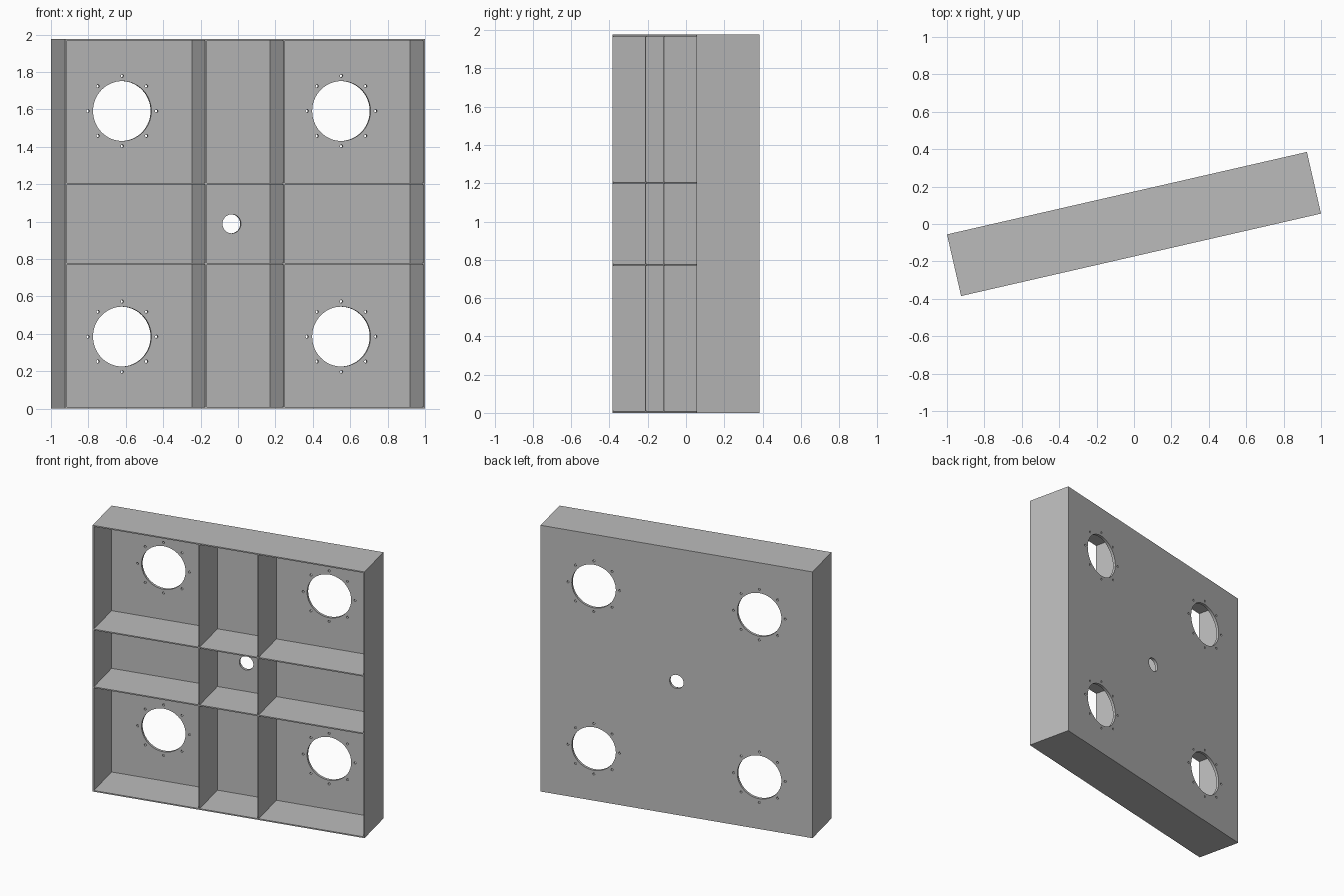
import bpy
from math import cos, sin, pi, radians
from mathutils import Matrix

if "Cube" in bpy.data.objects:
    bpy.data.objects.remove(bpy.data.objects["Cube"])

WIDTH, HEIGHT, DEPTH = 1.974, 1.976, 0.338
SHEET, BACK = 0.009, 0.02          # sheet and back plate thickness
RIB = 0.214                        # rib distance from the centre
TURN = Matrix.Rotation(radians(12.9), 4, 'Z') @ Matrix.Translation((0, 0, HEIGHT / 2))

grey = bpy.data.materials.new("plain grey")
grey.use_nodes = True
grey.diffuse_color = (0.5, 0.5, 0.5, 1)
grey.node_tree.nodes["Principled BSDF"].inputs["Base Color"].default_value = (0.5, 0.5, 0.5, 1)


def sheet(name, x, z, width, height):
    """Upright or level sheet reaching from the back plate to the open front."""
    bpy.ops.mesh.primitive_cube_add(size=1)
    ob = bpy.context.object
    ob.name = name
    ob.data.transform(Matrix.Translation((x, -BACK / 2, z))
                      @ Matrix.Diagonal((width, DEPTH - BACK, height, 1)))
    ob.data.materials.append(grey)
    ob.matrix_world = TURN


def circle(x, z, radius, count):
    return [(x + radius * cos(2 * pi * i / count), z + radius * sin(2 * pi * i / count))
            for i in range(count)]


# Back plate: filled outline with round openings
w, h = WIDTH / 2, HEIGHT / 2
loops = [[(-w, -h), (w, -h), (w, h), (-w, h)], circle(0, 0, 0.051, 32)]
for sx in (-1, 1):
    for sz in (-1, 1):
        cx, cz = sx * 0.601, sz * 0.603
        loops.append(circle(cx, cz, 0.16, 64))
        loops += [circle(x, z, 0.008, 12) for x, z in circle(cx, cz, 0.188, 8)]

outline = bpy.data.curves.new("back_plate", 'CURVE')
outline.dimensions = '2D'
outline.fill_mode = 'BOTH'
outline.extrude = BACK / 2
for loop in loops:
    spline = outline.splines.new('POLY')
    spline.points.add(len(loop) - 1)
    for point, (x, z) in zip(spline.points, loop):
        point.co = (x, z, 0, 1)
    spline.use_cyclic_u = True
plate = bpy.data.objects.new("back_plate", outline)
bpy.context.collection.objects.link(plate)
outline.materials.append(grey)
bpy.ops.object.select_all(action='DESELECT')
plate.select_set(True)
bpy.context.view_layer.objects.active = plate
bpy.ops.object.convert(target='MESH')
plate = bpy.context.object
plate.data.transform(Matrix.Translation((0, DEPTH / 2 - BACK / 2, 0))
                     @ Matrix.Rotation(pi / 2, 4, 'X'))
plate.matrix_world = TURN
bpy.ops.object.shade_smooth_by_angle(angle=radians(35))

# Upright sheets: two outer walls and two ribs
edge = w - SHEET / 2
uprights = [-edge, -RIB, RIB, edge]
for name, x in zip(("right_wall", "right_rib", "left_rib", "left_wall"), uprights):
    sheet(name, x, 0, SHEET, HEIGHT)

# Level sheets, fitted between the uprights
levels = [-(h - SHEET / 2), -RIB, RIB, h - SHEET / 2]
for name, z in zip(("floor", "lower_shelf", "upper_shelf", "roof"), levels):
    for side, a, b in zip(("right", "middle", "left"), uprights, uprights[1:]):
        sheet(f"{name}_{side}", (a + b) / 2, z, b - a - SHEET, SHEET)
